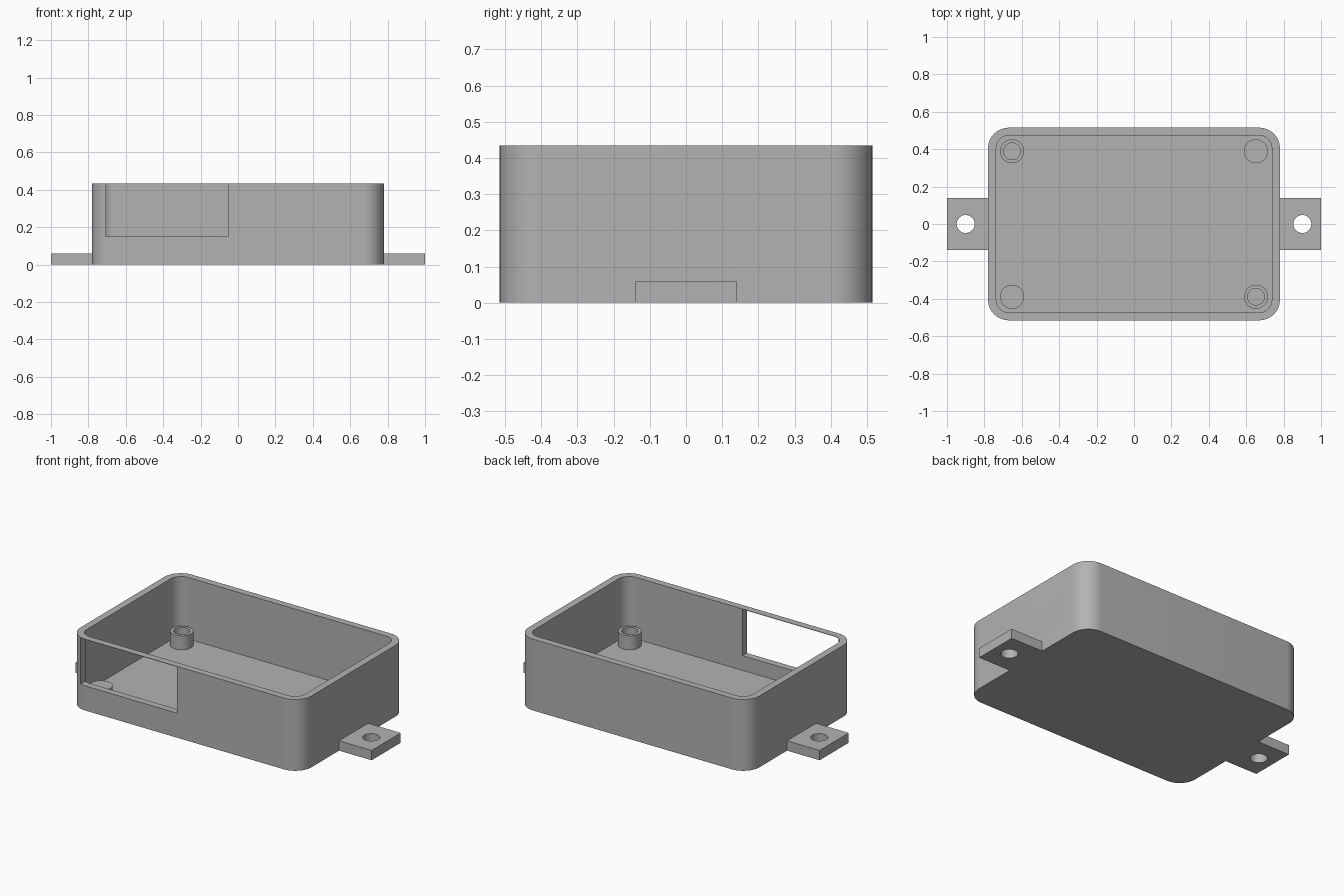
import bpy
import bmesh
from math import sin, cos, pi
from mathutils import Matrix

if "Cube" in bpy.data.objects:
    bpy.data.objects.remove(bpy.data.objects["Cube"], do_unlink=True)

grey = bpy.data.materials.new("plain grey")
grey.use_nodes = True
grey.diffuse_color = (0.45, 0.45, 0.45, 1)
grey.node_tree.nodes["Principled BSDF"].inputs["Base Color"].default_value = (0.45, 0.45, 0.45, 1)


def rounded_rect(x0, x1, y0, y1, r, steps=12):
    """Counter-clockwise outline with arc corners."""
    corners = [(x1 - r, y1 - r), (x0 + r, y1 - r), (x0 + r, y0 + r), (x1 - r, y0 + r)]
    return [(cx + r * cos((q + i / steps) * pi / 2), cy + r * sin((q + i / steps) * pi / 2))
            for q, (cx, cy) in enumerate(corners) for i in range(steps + 1)]


def rect(x0, x1, y0, y1):
    return [(x0, y0), (x1, y0), (x1, y1), (x0, y1)]


def circle(x, y, r, n=48):
    return [(x + r * cos(2 * pi * i / n), y + r * sin(2 * pi * i / n)) for i in range(n)]


def prism(name, outline, low, high, turn=None):
    """Extrude an outline from low to high, optionally turned to another axis."""
    bm = bmesh.new()
    base = bm.faces.new([bm.verts.new((x, y, low)) for x, y in outline])
    top = bmesh.ops.extrude_face_region(bm, geom=[base])["geom"]
    bmesh.ops.translate(bm, vec=(0, 0, high - low),
                        verts=[v for v in top if isinstance(v, bmesh.types.BMVert)])
    if turn:
        bm.transform(turn)
    bmesh.ops.recalc_face_normals(bm, faces=bm.faces)
    mesh = bpy.data.meshes.new(name)
    bm.to_mesh(mesh)
    bm.free()
    mesh.materials.append(grey)
    obj = bpy.data.objects.new(name, mesh)
    bpy.context.collection.objects.link(obj)
    return obj


def activate(obj):
    bpy.ops.object.select_all(action="DESELECT")
    obj.select_set(True)
    bpy.context.view_layer.objects.active = obj


def cut(obj, cutter):
    """Subtract the cutter, then discard it."""
    cutter.hide_render = True
    mod = obj.modifiers.new("cut", "BOOLEAN")
    mod.operation = "DIFFERENCE"
    mod.solver = "EXACT"
    mod.object = cutter
    activate(obj)
    bpy.ops.object.modifier_apply(modifier=mod.name)
    bpy.data.objects.remove(cutter, do_unlink=True)


def smooth(obj):
    activate(obj)
    bpy.ops.object.shade_smooth_by_angle(angle=pi / 6)


HEIGHT, FLOOR = 0.435, 0.06

# Open tray with rounded corners
case = prism("case", rounded_rect(-0.78, 0.78, -0.515, 0.515, 0.11), 0, HEIGHT)
cut(case, prism("cavity", rounded_rect(-0.737, 0.737, -0.473, 0.473, 0.068), FLOOR, 0.6))

# Front window, leaving a hairline of rim above it
cut(case, prism("window", rect(-0.705, -0.05, -0.6, -0.4), 0.15, HEIGHT - 0.003))

# Rounded cable slot in the left wall: local x, y, z become y, z, x
turn = Matrix(((0, 0, 1, 0), (1, 0, 0, 0), (0, 1, 0, 0), (0, 0, 0, 1)))
cut(case, prism("slot", rounded_rect(0.10, 0.355, 0.14, 0.282, 0.06), 0.7, 0.85, turn))
smooth(case)

# Mounting tabs with screw holes
for side, s in (("left", 1), ("right", -1)):
    tab = prism(side + "_tab", rect(*sorted((s * 0.779, s)), -0.14, 0.14), 0, FLOOR)
    cut(tab, prism("hole", circle(s * 0.9, 0, 0.048), -0.1, 0.2))
    smooth(tab)

# Corner posts: one diagonal hollow and taller, the other solid and lower
for sx in (1, -1):
    for sy in (1, -1):
        hollow = sx != sy
        name = ("back" if sy > 0 else "front") + ("_left" if sx > 0 else "_right") + "_post"
        x, y = sx * 0.652, sy * 0.389
        post = prism(name, circle(x, y, 0.064), FLOOR - 0.01, 0.145 if hollow else 0.11)
        if hollow:
            cut(post, prism("bore", circle(x, y, 0.045), FLOOR, 0.3))
        smooth(post)
